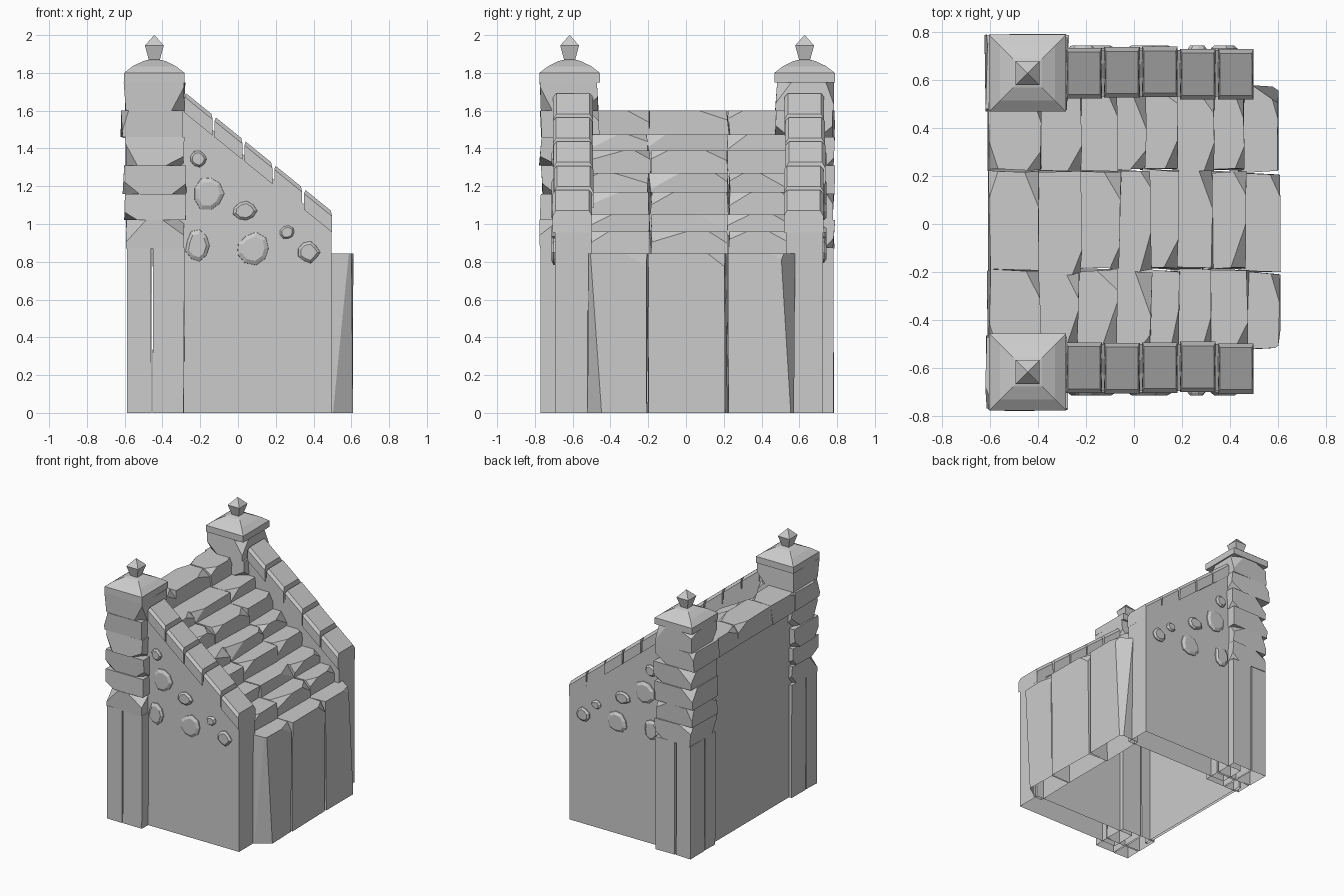
import bpy, bmesh, random
from math import sin, cos, tau
from mathutils import Vector

if "Cube" in bpy.data.objects:
    bpy.data.objects.remove(bpy.data.objects["Cube"])

random.seed(7)
U = random.uniform


def finish(bm, name):
    bmesh.ops.recalc_face_normals(bm, faces=bm.faces)
    me = bpy.data.meshes.new(name)
    bm.to_mesh(me)
    bm.free()
    ob = bpy.data.objects.new(name, me)
    bpy.context.collection.objects.link(ob)
    return ob


def open_bottom(bm):
    low = [f for f in bm.faces if all(abs(v.co.z) < 1e-4 for v in f.verts)]
    bmesh.ops.recalc_face_normals(bm, faces=bm.faces)
    bmesh.ops.delete(bm, geom=low, context='FACES_ONLY')


def chip(bm, lo, hi, signs, cut):
    """Slice one corner off; cut = length removed along each axis."""
    corner = Vector([hi[i] if signs[i] > 0 else lo[i] for i in range(3)])
    no = Vector([signs[i] / cut[i] for i in range(3)])
    co = corner - Vector((signs[0] * cut[0], 0, 0))
    bmesh.ops.bisect_plane(bm, geom=bm.verts[:] + bm.edges[:] + bm.faces[:],
                           plane_co=co, plane_no=no.normalized(), clear_outer=True)
    bmesh.ops.holes_fill(bm, edges=[e for e in bm.edges if e.is_boundary], sides=0)


def block(name, lo, hi, chips=(), jitter=0.006, hollow=False):
    """Rough-cut stone with chipped corners."""
    bm = bmesh.new()
    bmesh.ops.create_cube(bm, size=1)
    for v in bm.verts:
        for i in range(3):
            v.co[i] = lo[i] if v.co[i] < 0 else hi[i]
            if i < 2:
                v.co[i] += U(-jitter, jitter)
    for signs, cut in chips:
        chip(bm, lo, hi, signs, cut)
    if hollow:
        open_bottom(bm)
    return finish(bm, name)


def prism(name, profile, y0, y1, hollow=False):
    """Extrude an x-z outline along y."""
    bm = bmesh.new()
    a = [bm.verts.new((x, y0, z)) for x, z in profile]
    f = bm.faces.new(a)
    r = bmesh.ops.extrude_face_region(bm, geom=[f])
    for v in r['geom']:
        if isinstance(v, bmesh.types.BMVert):
            v.co.y = y1
    if hollow:
        open_bottom(bm)
    return finish(bm, name)


def loft(name, rings):
    bm = bmesh.new()
    loops = [[bm.verts.new(p) for p in ring] for ring in rings]
    n = len(loops[0])
    for a, b in zip(loops, loops[1:]):
        for i in range(n):
            bm.faces.new((a[i], a[(i + 1) % n], b[(i + 1) % n], b[i]))
    bm.faces.new(loops[0])
    bm.faces.new(loops[-1])
    return finish(bm, name)


def square_stack(name, cx, cy, levels):
    return loft(name, [[(cx + i * h, cy + j * h, z)
                        for i, j in ((-1, -1), (1, -1), (1, 1), (-1, 1))] for h, z in levels])


# Steps: eight courses of three stones, lowest course reaches the ground
tops = [0.845, 0.96, 1.05, 1.17, 1.27, 1.39, 1.475, 1.60]
noses = [0.605, 0.47, 0.32, 0.19, 0.06, -0.06, -0.225, -0.395]
for n, (top, nose) in enumerate(zip(tops, noses)):
    back = noses[n + 1] - 0.03 if n < 7 else -0.605
    wide = 0.01 if n == 0 else 0.0
    ys = [-0.53 + wide, -0.197 + U(-.01, .01), 0.222 + U(-.01, .01), 0.575 if n == 0 else 0.56]
    for k in range(3):
        lo = (back, ys[k] + 0.003, tops[n - 1] - 0.02 if n else 0)
        hi = (nose + U(-.012, .012), ys[k + 1] - 0.003, top)
        chips = [((1, random.choice((-1, 1)), 1), (U(.03, .07), U(.08, .2), U(.04, .1)))]
        if n == 0:
            chips = [((1, 1, 1), (.04, U(.08, .14), .07))]
            if k != 1:
                chips.append(((1, k - 1, -1 if k == 0 else 1), (.1, .07, 1.1)))
        elif U(0, 1) < 0.6:
            chips.append(((1, -chips[0][0][1], 1), (U(.03, .09), U(.05, .1), U(.03, .06))))
        if n == 7:
            chips.append(((-1, random.choice((-1, 1)), 1), (.04, .12, .05)))
        block("step_stone", lo, hi, chips, 0.009, hollow=(n == 0))

# Plain back wall
block("back_wall", (-0.56, -0.52, 0), (-0.54, 0.54, 1.50), jitter=0, hollow=True)

slope = 0.81
coping_top = lambda x: 1.70 - slope * (x + 0.285)
stones = [(-.21, 1.345, .045, .045), (-.155, 1.16, .085, .095), (.035, 1.07, .065, .052),
          (-.215, .885, .065, .085), (.08, .87, .088, .085), (.26, .955, .042, .036),
          (.375, .85, .058, .058)]

for side in (-1, 1):
    wy = 0.015 + side * 0.612      # wall centre
    py = 0.006 + side * 0.622      # pillar centre
    px = -0.443

    # Sloping side wall
    prism("side_wall", [(-0.4, 0), (0.495, 0), (0.495, coping_top(.495) - .08),
                        (-0.4, coping_top(-.4) - .08)], wy - 0.097, wy + 0.097, True)

    # Coping stones with chamfered top edges
    for k in range(5):
        x0, x1 = -0.287 + k * 0.158 + 0.005, -0.287 + (k + 1) * 0.158 - 0.005
        y = wy + U(-.006, .006)
        rings = []
        for x, inset in ((x0, .007), (x1, -.007)):
            ring = []
            for dy, dz in ((-.105, -.11), (-.105, -.025), (-.088, 0), (.088, 0), (.105, -.025), (.105, -.11)):
                xx = x + inset * (dz == 0)
                ring.append((xx, y + dy, coping_top(xx) + dz))
            rings.append(ring)
        loft("coping_stone", rings)

    # Rounded stones showing through the wall face
    face = wy + side * 0.096
    for cx, cz, rx, rz in stones:
        wob = [U(.88, 1.08) for _ in range(9)]
        loft("wall_pebble", [[(cx + rx * s * w * cos(tau * i / 9), face + side * d,
                               cz + rz * s * w * sin(tau * i / 9)) for i, w in enumerate(wob)]
                             for s, d in ((1, -.01), (.97, .008), (.72, .02))])

    # Pillar shaft: four upright slabs with narrow gaps
    for xa, xb in ((-.585, -.46), (-.45, -.285)):
        for ya, yb in ((-.153, -.03), (-.02, .153)):
            block("pillar_slab", (xa, py + ya, 0), (xb, py + yb, 0.875), jitter=0.003, hollow=True)

    # Pillar courses
    lefts = [-.587, -.6, -.605, -.59, -.615, -.6]
    levels = [0.87, 1.02, 1.16, 1.31, 1.46, 1.60, 1.75]
    for k in range(6):
        half = U(.146, .16)
        lo = (lefts[k], py - half, levels[k])
        hi = (-.285 + U(-.006, .008), py + half, levels[k + 1])
        chips = []
        for sx in (-1, 1):
            for sy in (-1, 1):
                if U(0, 1) < 0.75:
                    chips.append(((sx, sy, random.choice((-1, 1))),
                                  (U(.03, .12), U(.03, .1), U(.04, .12))))
        block("pillar_stone", lo, hi, chips, 0.008)

    # Cap and finial
    square_stack("pillar_cap", px, py, [(.16, 1.75), (.16, 1.80), (.115, 1.835), (.06, 1.862), (.02, 1.872)])
    square_stack("finial", px, py, [(.028, 1.865), (.05, 1.945), (.001, 2.0)])
